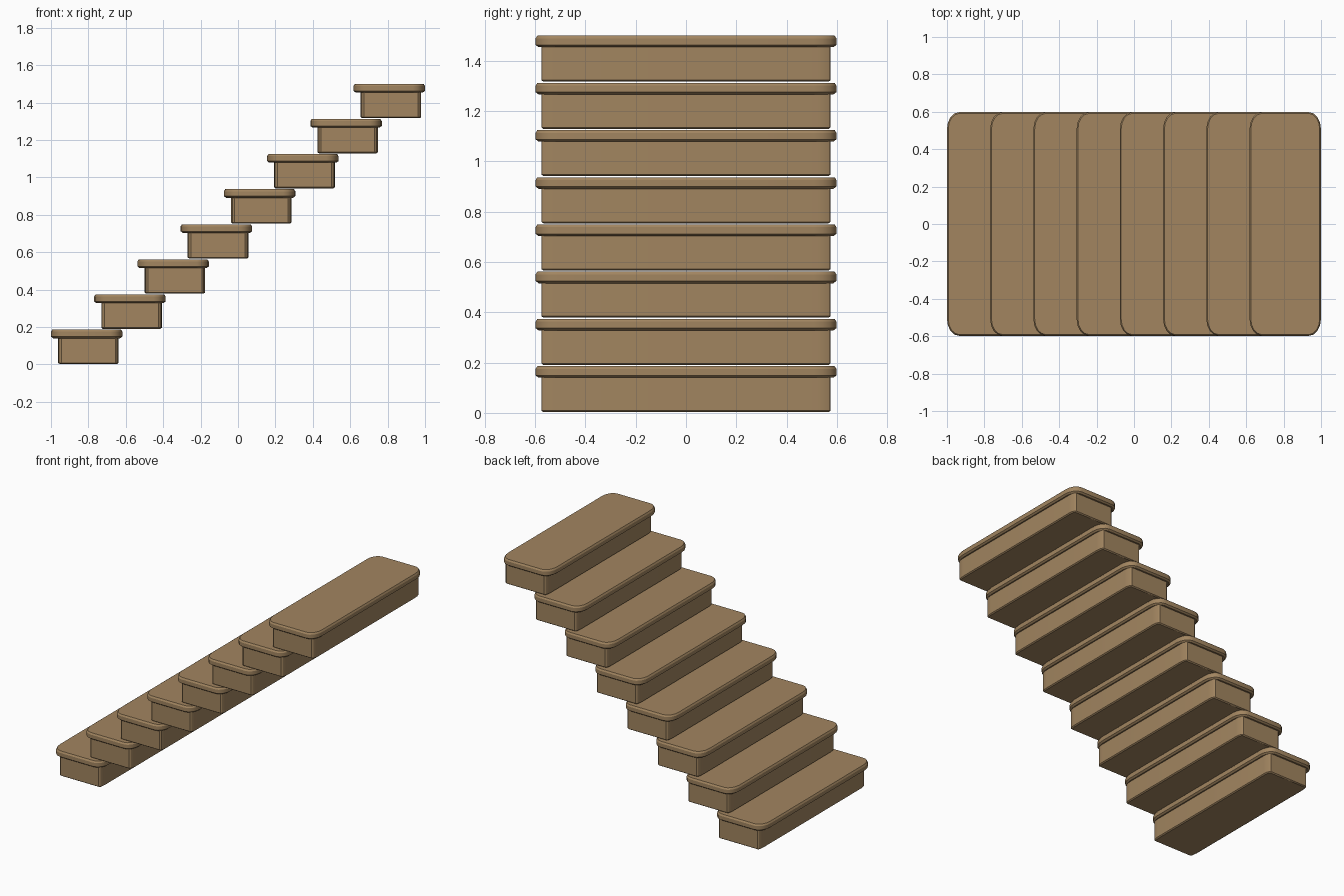
import bpy, bmesh
from math import cos, sin, pi, radians

cube = bpy.data.objects.get("Cube")
if cube:
    bpy.data.objects.remove(cube, do_unlink=True)

STEPS, RUN, RISE = 8, 0.2311, 0.1877

wood = bpy.data.materials.new("tan wood")
wood.use_nodes = True
colour = (0.36, 0.235, 0.117, 1)
wood.diffuse_color = colour
wood.node_tree.nodes["Principled BSDF"].inputs["Base Color"].default_value = colour


def outline(hx, hy, rx, ry, segs):
    """Rectangle with elliptical corners, counter-clockwise."""
    points = []
    for quarter, (sx, sy) in enumerate([(1, 1), (-1, 1), (-1, -1), (1, -1)]):
        for i in range(segs + 1):
            a = (quarter + i / segs) * pi / 2
            points.append((sx * (hx - rx) + rx * cos(a), sy * (hy - ry) + ry * sin(a)))
    return points


def stacked_block(name, hx, hy, rx, ry, segs, tiers, location):
    """Loft rounded rectangles through (inset, height) tiers."""
    bm = bmesh.new()
    rings = []
    for inset, z in tiers:
        ring = outline(hx - inset, hy - inset, rx - inset, ry - inset, segs)
        rings.append([bm.verts.new((x, y, z)) for x, y in ring])
    n = len(rings[0])
    for low, high in zip(rings, rings[1:]):
        for i in range(n):
            j = (i + 1) % n
            bm.faces.new((low[i], low[j], high[j], high[i]))
    bm.faces.new(rings[0][::-1])
    bm.faces.new(rings[-1])
    mesh = bpy.data.meshes.new(name)
    bm.to_mesh(mesh)
    bm.free()
    mesh.materials.append(wood)
    obj = bpy.data.objects.new(name, mesh)
    bpy.context.collection.objects.link(obj)
    obj.location = location
    bpy.ops.object.select_all(action="DESELECT")
    obj.select_set(True)
    bpy.context.view_layer.objects.active = obj
    bpy.ops.object.shade_smooth_by_angle(angle=radians(30))


# Each step is a riser block under an overhanging tread
riser_tiers = [(0.008, 0.003), (0, 0.009), (0, 0.145)]
tread_tiers = [(0.012, 0.14), (0, 0.149), (0, 0.175), (0.007, 0.186)]
for k in range(STEPS):
    x, z = -0.809 + k * RUN, k * RISE
    stacked_block(f"riser_{k + 1}", 0.162, 0.575, 0.018, 0.05, 3,
                  riser_tiers, (x + 0.009, 0, z))
    stacked_block(f"tread_{k + 1}", 0.191, 0.598, 0.065, 0.09, 4,
                  tread_tiers, (x, 0, z))
